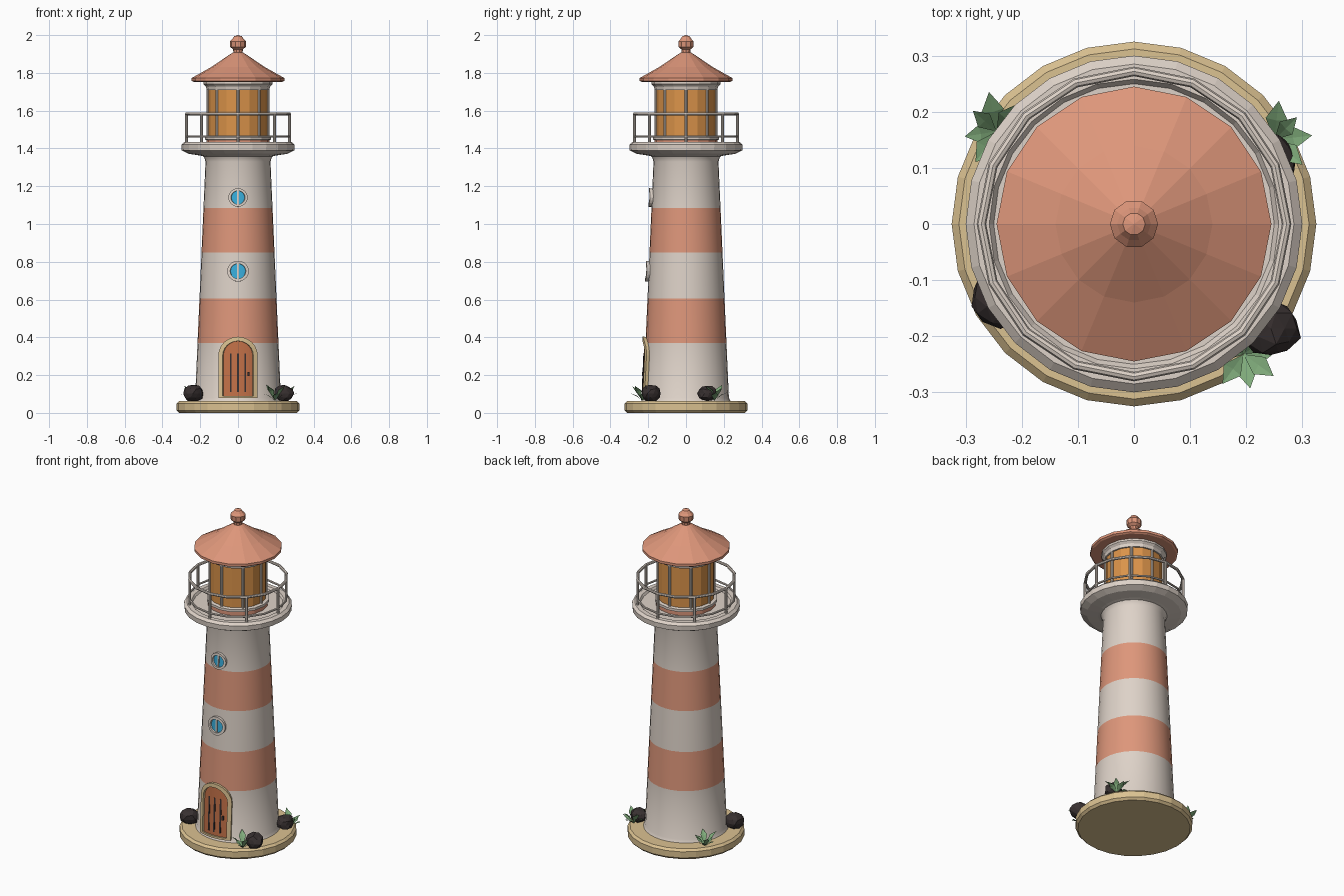
import bpy, bmesh, math, random
from mathutils import Vector, Matrix

if "Cube" in bpy.data.objects:
    bpy.data.objects.remove(bpy.data.objects["Cube"])

random.seed(4)

def material(name, srgb):
    m = bpy.data.materials.new(name)
    m.diffuse_color = [((c + 0.055) / 1.055) ** 2.4 for c in srgb] + [1]
    m.use_nodes = True
    m.node_tree.nodes["Principled BSDF"].inputs["Base Color"].default_value = m.diffuse_color
    return m

WHITE = material("warm white", (0.87, 0.825, 0.785))
CORAL = material("coral", (0.87, 0.59, 0.48))
SAND = material("sand", (0.86, 0.76, 0.57))
AMBER = material("amber", (0.86, 0.58, 0.29))
BLUE = material("blue glass", (0.22, 0.68, 0.86))
WOOD = material("door wood", (0.76, 0.44, 0.28))
DARK = material("charcoal", (0.22, 0.19, 0.19))
GREEN = material("leaf green", (0.50, 0.67, 0.48))

def make(name, bm, mats, smooth=None):
    me = bpy.data.meshes.new(name)
    bm.to_mesh(me)
    bm.free()
    for m in mats:
        me.materials.append(m)
    ob = bpy.data.objects.new(name, me)
    bpy.context.collection.objects.link(ob)
    if smooth:
        bpy.ops.object.select_all(action='DESELECT')
        bpy.context.view_layer.objects.active = ob
        ob.select_set(True)
        bpy.ops.object.shade_smooth_by_angle(angle=math.radians(smooth))
    return ob

def lathe(name, profile, sides, mats, rule=None, smooth=None):
    """Revolve (radius, z) points; rule picks a material from face height."""
    bm = bmesh.new()
    rings = []
    for r, z in profile:
        if r == 0:
            rings.append([bm.verts.new((0, 0, z))] * sides)
        else:
            rings.append([bm.verts.new((r * math.cos(2 * math.pi * i / sides),
                                        r * math.sin(2 * math.pi * i / sides), z))
                          for i in range(sides)])
    for a, b in zip(rings, rings[1:]):
        for i in range(sides):
            j = (i + 1) % sides
            f = bm.faces.new(list(dict.fromkeys((a[i], a[j], b[j], b[i]))))
            if rule:
                f.material_index = rule(f.calc_center_median().z)
    return make(name, bm, mats, smooth)

def wall(z):
    return 0.228 - (z - 0.06) * 0.056 / 1.27

def on_wall(x, z, d):
    return (x, -math.sqrt(wall(z) ** 2 - x * x) - d, z)

def thicken(ob, t):
    mod = ob.modifiers.new("thickness", 'SOLIDIFY')
    mod.thickness, mod.offset = t, 0

def panel(name, x0, x1, bottom, top, d, t, mat, n=12):
    """Curved plate hugging the tower wall, built from columns."""
    bm = bmesh.new()
    cols = []
    for i in range(n + 1):
        x = x0 + (x1 - x0) * i / n
        cols.append([bm.verts.new(on_wall(x, z, d)) for z in (bottom(x), top(x))])
    for a, b in zip(cols, cols[1:]):
        bm.faces.new((a[0], b[0], b[1], a[1]))
    thicken(make(name, bm, [mat]), t)

def ring_frame(name, outer, inner, d, t, mat):
    """Curved border hugging the tower wall between two outlines."""
    bm = bmesh.new()
    o, q = ([bm.verts.new(on_wall(x, z, d)) for x, z in pts] for pts in (outer, inner))
    for i in range(len(o)):
        j = (i + 1) % len(o)
        bm.faces.new((o[i], o[j], q[j], q[i]))
    thicken(make(name, bm, [mat]), t)

def arch(hw, zb, zs):
    pts = [(-hw + 2 * hw * i / 6, zb) for i in range(7)]
    return pts + [(hw * math.cos(a), zs + hw * math.sin(a))
                  for a in (math.pi * i / 12 for i in range(13))]

def circle(r, zc):
    return [(r * math.cos(2 * math.pi * i / 20), zc + r * math.sin(2 * math.pi * i / 20))
            for i in range(20)]

# Base slab
lathe("base", [(0, 0), (0.312, 0), (0.325, 0.013), (0.325, 0.05), (0.312, 0.063), (0, 0.063)],
      24, [SAND])

# Striped tower with a small foot and a flared neck
heights = [0.08, 0.37, 0.605, 0.85, 1.085, 1.33]
lathe("tower", [(0.238, 0.06)] + [(wall(z), z) for z in heights] + [(0.178, 1.35), (0.19, 1.37)],
      32, [WHITE, CORAL], lambda z: int(0.37 < z < 0.605 or 0.85 < z < 1.085), 35)

# Gallery deck with a raised rim
lathe("gallery", [(0.17, 1.355), (0.2, 1.362), (0.262, 1.372), (0.298, 1.39), (0.3, 1.42),
                  (0.285, 1.434), (0.258, 1.434), (0.25, 1.422), (0, 1.422)], 24, [WHITE])

# Railing: two hoops and eight posts
for label, z, r in (("top_rail", 1.583, 0.0085), ("lower_rail", 1.463, 0.006)):
    bpy.ops.mesh.primitive_torus_add(location=(0, 0, z), major_radius=0.272, minor_radius=r,
                                     major_segments=16, minor_segments=8)
    ob = bpy.context.object
    ob.name = label
    ob.data.materials.append(WHITE)

def posts(name, radius, r, z0, z1):
    bm = bmesh.new()
    for i in range(8):
        a = math.pi * i / 4
        at = Matrix.Translation((radius * math.cos(a), radius * math.sin(a), (z0 + z1) / 2))
        bmesh.ops.create_cone(bm, cap_ends=True, segments=8, radius1=r, radius2=r,
                              depth=z1 - z0, matrix=at)
    make(name, bm, [WHITE])

posts("railing_posts", 0.272, 0.008, 1.42, 1.585)

# Lantern room
lathe("lantern_sill", [(0.168, 1.42), (0.168, 1.445), (0.176, 1.447), (0.176, 1.462), (0.155, 1.466)],
      16, [WHITE, CORAL], lambda z: int(z < 1.44))
lathe("lantern_glass", [(0.157, 1.455), (0.157, 1.72)], 16, [AMBER])
posts("lantern_bars", 0.158, 0.008, 1.45, 1.72)
lathe("lantern_head", [(0.15, 1.71), (0.166, 1.71), (0.17, 1.728), (0.182, 1.74), (0.182, 1.76)],
      16, [WHITE])

# Roof and finial
lathe("roof", [(0, 1.75), (0.235, 1.752), (0.245, 1.758), (0.245, 1.773), (0.14, 1.832),
               (0.04, 1.9), (0, 1.922)], 16, [CORAL])
lathe("finial", [(0.024, 1.905), (0.026, 1.925), (0.041, 1.937), (0.043, 1.967), (0.03, 1.98),
                 (0.02, 1.994), (0, 2.0)], 10, [CORAL])

# Round windows
for label, zc, ro in (("lower", 0.75, 0.055), ("upper", 1.14, 0.049)):
    ri = ro * 0.72
    half = lambda x: math.sqrt(max(ri * ri - x * x, 0))
    ring_frame(label + "_window_frame", circle(ro, zc), circle(ri, zc), 0.007, 0.02, WHITE)
    panel(label + "_window_glass", -ri * 0.999, ri * 0.999, lambda x: zc - half(x) - 0.001,
          lambda x: zc + half(x) + 0.001, 0.004, 0.006, BLUE)
    panel(label + "_window_bar", -0.0045, 0.0045, lambda x: zc - ri, lambda x: zc + ri,
          0.009, 0.008, WHITE, 1)

# Arched door
ring_frame("door_frame", arch(0.1, 0.078, 0.303), arch(0.077, 0.09, 0.303), 0.006, 0.022, SAND)
panel("door", -0.078, 0.078, lambda x: 0.085,
      lambda x: 0.303 + math.sqrt(max(0.078 ** 2 - x * x, 0)), 0.003, 0.008, WOOD, 16)
for i, x in enumerate((-0.038, 0, 0.038)):
    panel(f"door_slit_{i + 1}", x - 0.005, x + 0.005, lambda x: 0.11, lambda x: 0.315,
          0.006, 0.006, DARK, 1)
panel("door_handle", 0.05, 0.06, lambda x: 0.195, lambda x: 0.217, 0.011, 0.012, DARK, 1)

# Rocks
for i, (x, y, r) in enumerate(((-0.238, -0.13, 0.053), (0.244, -0.186, 0.052), (0.243, 0.112, 0.05))):
    bm = bmesh.new()
    bmesh.ops.create_icosphere(bm, subdivisions=2, radius=r)
    for v in bm.verts:
        v.co *= random.uniform(0.9, 1.1)
        v.co.z = max(v.co.z * 0.88, -0.04) + 0.103
        v.co += Vector((x, y, 0))
    make(f"rock_{i + 1}", bm, [DARK])

# Leafy tufts made of folded diamond leaves
for i, (x, y) in enumerate(((0.195, -0.232), (0.25, 0.15), (-0.245, 0.165))):
    bm = bmesh.new()
    for k in range(8):
        a = 2 * math.pi * k / 8 + random.uniform(-0.2, 0.2)
        up = 0.95 if k % 2 else 0.5
        size = random.uniform(0.065, 0.085)
        turn = Matrix.Translation((x, y, 0.065)) @ Matrix.Rotation(a, 4, 'Z')
        base, left, mid, right, tip = (
            bm.verts.new(turn @ (Vector(p) * size)) for p in (
                (0, 0, 0), (0.45, 0.24, up * 0.75), (0.42, 0, up * 0.65),
                (0.45, -0.24, up * 0.75), (0.85, 0, up * 1.05)))
        for f in ((base, mid, left), (base, right, mid), (mid, tip, left), (mid, right, tip)):
            bm.faces.new(f)
    make(f"plant_{i + 1}", bm, [GREEN])
